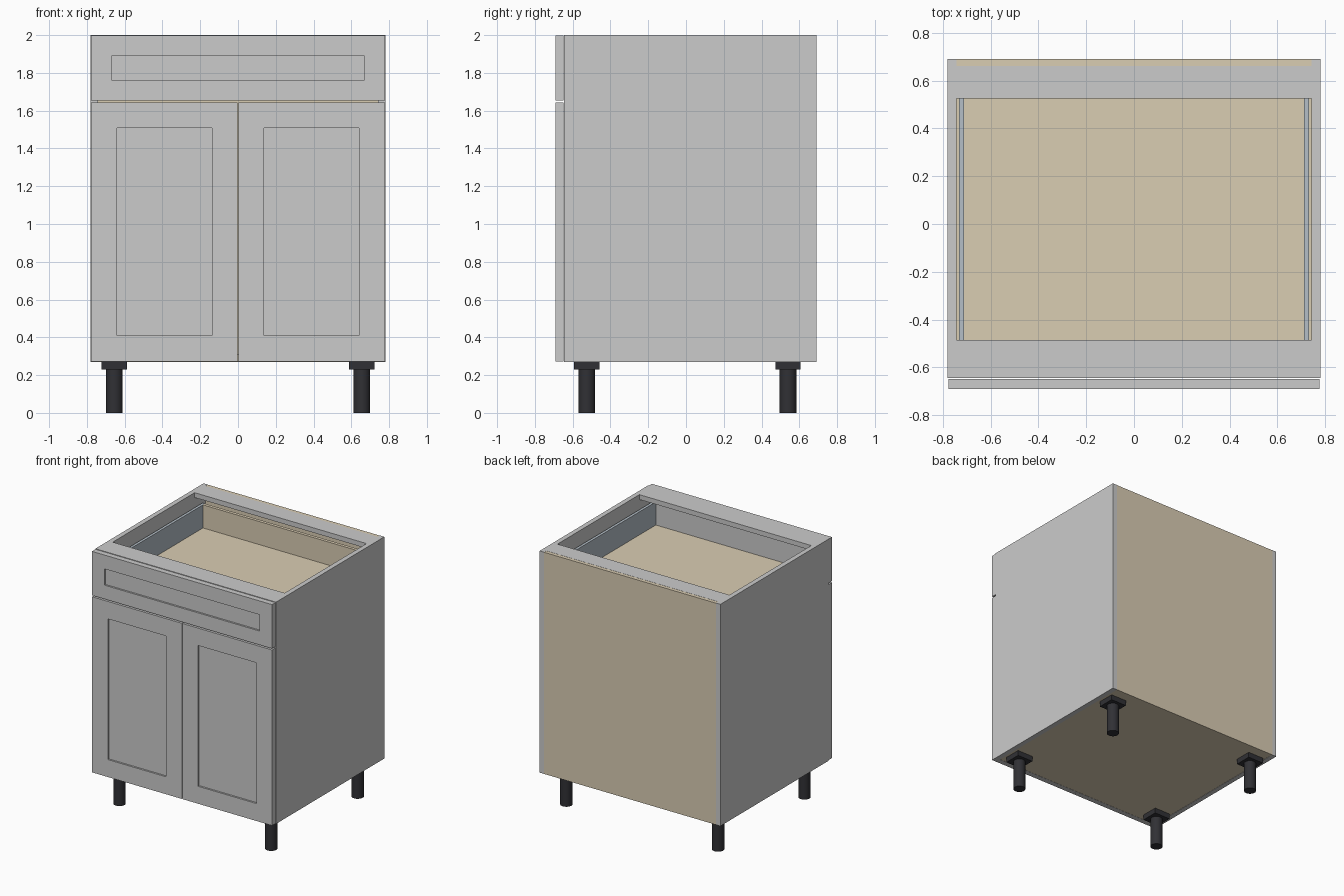
import bpy, bmesh
from mathutils import Vector

if "Cube" in bpy.data.objects:
    bpy.data.objects.remove(bpy.data.objects["Cube"])


def material(name, rgb):
    m = bpy.data.materials.new(name)
    m.diffuse_color = (*rgb, 1)
    m.use_nodes = True
    m.node_tree.nodes["Principled BSDF"].inputs["Base Color"].default_value = m.diffuse_color
    return m


PLY = material("plywood", (0.70, 0.61, 0.45))
METAL = material("runner_metal", (0.46, 0.52, 0.57))
BLACK = material("black_plastic", (0.03, 0.03, 0.035))


def finish(name, bm, mat=None):
    me = bpy.data.meshes.new(name)
    bm.to_mesh(me)
    bm.free()
    ob = bpy.data.objects.new(name, me)
    bpy.context.collection.objects.link(ob)
    if mat:
        me.materials.append(mat)
    return ob


def cube(x0, x1, y0, y1, z0, z1):
    bm = bmesh.new()
    bmesh.ops.create_cube(bm, size=1)
    lo, hi = Vector((x0, y0, z0)), Vector((x1, y1, z1))
    for v in bm.verts:
        v.co = (lo + hi) / 2 + v.co * (hi - lo)
    return bm


def box(name, *bounds, mat=None):
    return finish(name, cube(*bounds), mat)


def shaker_front(name, x0, x1, z0, z1, border, depth=0.014):
    """Slab with a recessed centre panel on its front face."""
    bm = cube(x0, x1, -0.69, -0.648, z0, z1)
    bm.normal_update()
    face = min(bm.faces, key=lambda f: f.normal.y)
    bmesh.ops.inset_region(bm, faces=[face], thickness=border, use_even_offset=True)
    ring = bmesh.ops.extrude_discrete_faces(bm, faces=[face])["faces"]
    bmesh.ops.translate(bm, verts=ring[0].verts[:], vec=(0, depth, 0))
    return finish(name, bm)


# Carcass
for s, side in ((-1, "left"), (1, "right")):
    a, b = sorted((s * 0.742, s * 0.78))
    box(f"{side}_side_panel", a, b, -0.645, 0.69, 0.27, 2)
box("bottom_panel", -0.742, 0.742, -0.645, 0.662, 0.272, 0.31, mat=PLY)
box("back_panel", -0.742, 0.742, 0.662, 0.69, 0.27, 1.999, mat=PLY)
box("front_top_rail", -0.742, 0.742, -0.645, -0.485, 1.962, 2)
box("back_top_rail", -0.742, 0.742, 0.525, 0.662, 1.962, 2)

# Drawer front and doors
shaker_front("drawer_front", -0.777, 0.777, 1.654, 1.997, 0.108)
shaker_front("left_door", -0.777, -0.002, 0.273, 1.643, 0.136)
shaker_front("right_door", 0.002, 0.777, 0.273, 1.643, 0.136)

# Drawer box
box("drawer_bottom", -0.712, 0.712, -0.645, 0.60, 1.685, 1.71, mat=PLY)
box("drawer_back", -0.712, 0.712, 0.585, 0.61, 1.685, 1.89, mat=PLY)
for s, side in ((-1, "left"), (1, "right")):
    a, b = sorted((s * 0.712, s * 0.733))
    box(f"{side}_drawer_side", a, b, -0.645, 0.61, 1.685, 1.89, mat=METAL)

# Feet
for x, sx in ((-0.655, "left"), (0.655, "right")):
    for y, sy in ((-0.525, "front"), (0.54, "back")):
        box(f"{sy}_{sx}_foot_plate", x - 0.068, x + 0.068, y - 0.067, y + 0.067,
            0.23, 0.271, mat=BLACK)
        bpy.ops.mesh.primitive_cylinder_add(vertices=32, radius=0.044, depth=0.232,
                                            location=(x, y, 0.116))
        leg = bpy.context.object
        leg.name = f"{sy}_{sx}_leg"
        leg.data.materials.append(BLACK)
        bpy.ops.object.shade_smooth_by_angle()
